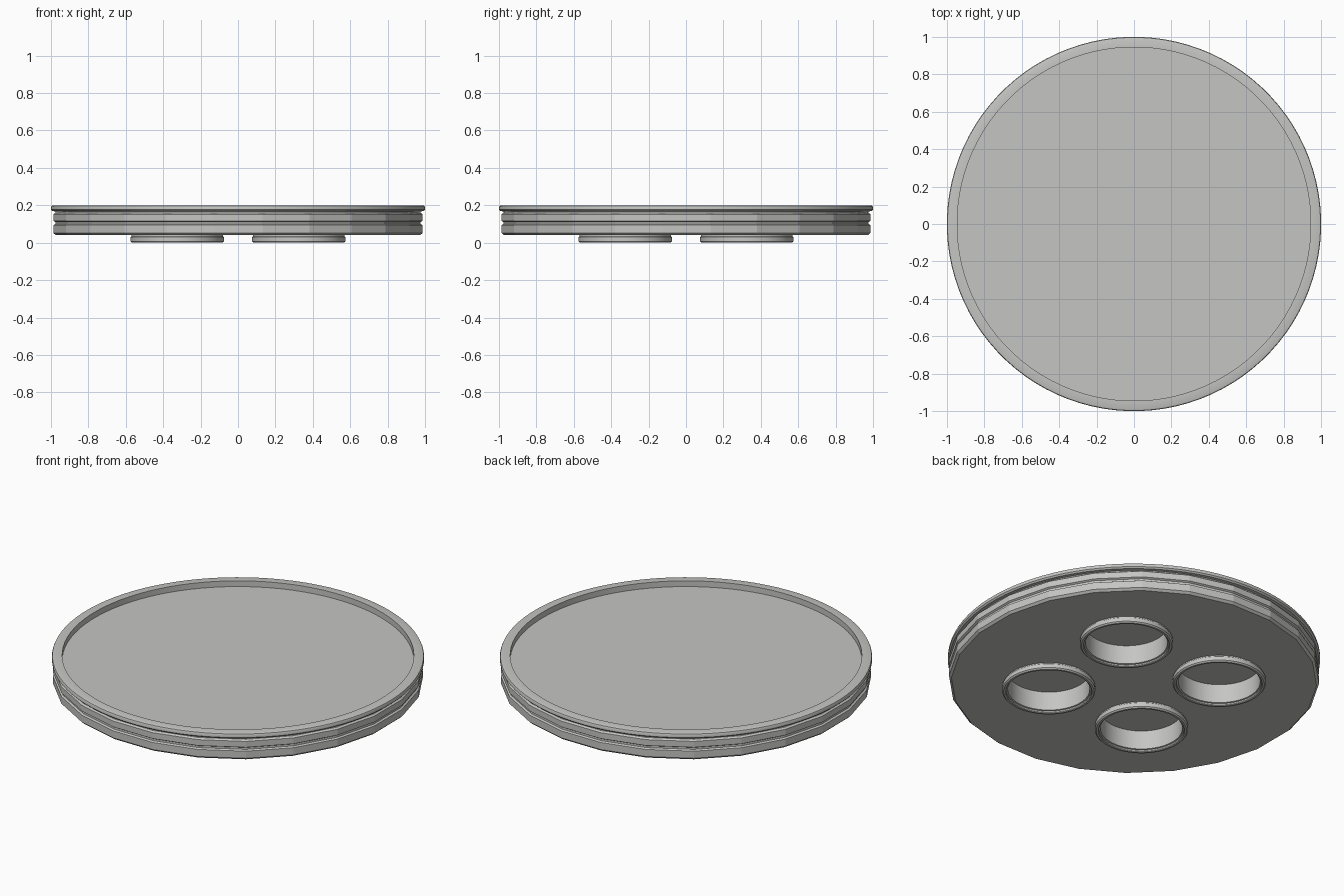
import bpy, bmesh, math

cube = bpy.data.objects.get("Cube")
if cube:
    bpy.data.objects.remove(cube, do_unlink=True)

grey = bpy.data.materials.new("light grey")
grey.use_nodes = True
colour = (0.56, 0.56, 0.545, 1)
grey.diffuse_color = colour
grey.node_tree.nodes["Principled BSDF"].inputs["Base Color"].default_value = colour


def lathe(name, profile, sides, centre=(0, 0), closed=False, smooth=True):
    """Spin an (r, z) profile, listed bottom to top along the outside."""
    bm = bmesh.new()
    rings = []
    for r, z in profile:
        if r == 0:
            rings.append([bm.verts.new((0, 0, z))] * sides)
            continue
        ring = []
        for i in range(sides):
            a = math.tau * (i + 0.5) / sides
            ring.append(bm.verts.new((r * math.cos(a), r * math.sin(a), z)))
        rings.append(ring)
    pairs = list(zip(rings, rings[1:]))
    if closed:
        pairs.append((rings[-1], rings[0]))
    for low, high in pairs:
        for i in range(sides):
            j = (i + 1) % sides
            corners = dict.fromkeys((low[i], low[j], high[j], high[i]))
            bm.faces.new(list(corners))
    bmesh.ops.recalc_face_normals(bm, faces=bm.faces)
    mesh = bpy.data.meshes.new(name)
    bm.to_mesh(mesh)
    bm.free()
    mesh.materials.append(grey)
    obj = bpy.data.objects.new(name, mesh)
    obj.location = (*centre, 0)
    bpy.context.collection.objects.link(obj)
    bpy.ops.object.select_all(action="DESELECT")
    bpy.context.view_layer.objects.active = obj
    obj.select_set(True)
    if smooth:
        bpy.ops.object.shade_smooth_by_angle(angle=math.radians(30))
    return obj


# Faceted drum with a thin groove round its middle
body = lathe("body", [
    (0, 0.04), (0.982, 0.04), (0.995, 0.052), (0.995, 0.094),
    (0.985, 0.1), (0.985, 0.111), (0.995, 0.117), (0.995, 0.152),
    (0.985, 0.16), (0, 0.16)], 24, smooth=False)

# Round tray with a raised, rounded lip
lathe("tray", [
    (0, 0.155), (0.975, 0.155), (0.975, 0.167), (0.992, 0.169),
    (1.0, 0.177), (1.0, 0.19), (0.997, 0.197), (0.988, 0.2),
    (0.945, 0.2), (0.945, 0.166), (0, 0.166)], 96)

# Four ring feet, each round a deep socket in the drum
spread = 0.325
for x, side in ((spread, "left"), (-spread, "right")):
    for y, end in ((-spread, "front"), (spread, "back")):
        cutter = lathe("socket_cutter", [
            (0, 0.0), (0.22, 0.0), (0.22, 0.125), (0, 0.125)], 64, (x, y))
        cutter.hide_render = True
        cut = body.modifiers.new("socket", "BOOLEAN")
        cut.operation = "DIFFERENCE"
        cut.solver = "EXACT"
        cut.object = cutter
        bpy.context.view_layer.objects.active = body
        bpy.ops.object.modifier_apply(modifier=cut.name)
        bpy.data.objects.remove(cutter, do_unlink=True)

        lathe(f"{end}_{side}_foot", [
            (0.22, 0.042), (0.22, 0.014), (0.228, 0.012), (0.228, 0.004),
            (0.232, 0.0), (0.243, 0.0), (0.25, 0.007), (0.25, 0.03),
            (0.245, 0.034), (0.245, 0.042)], 64, (x, y), closed=True)
